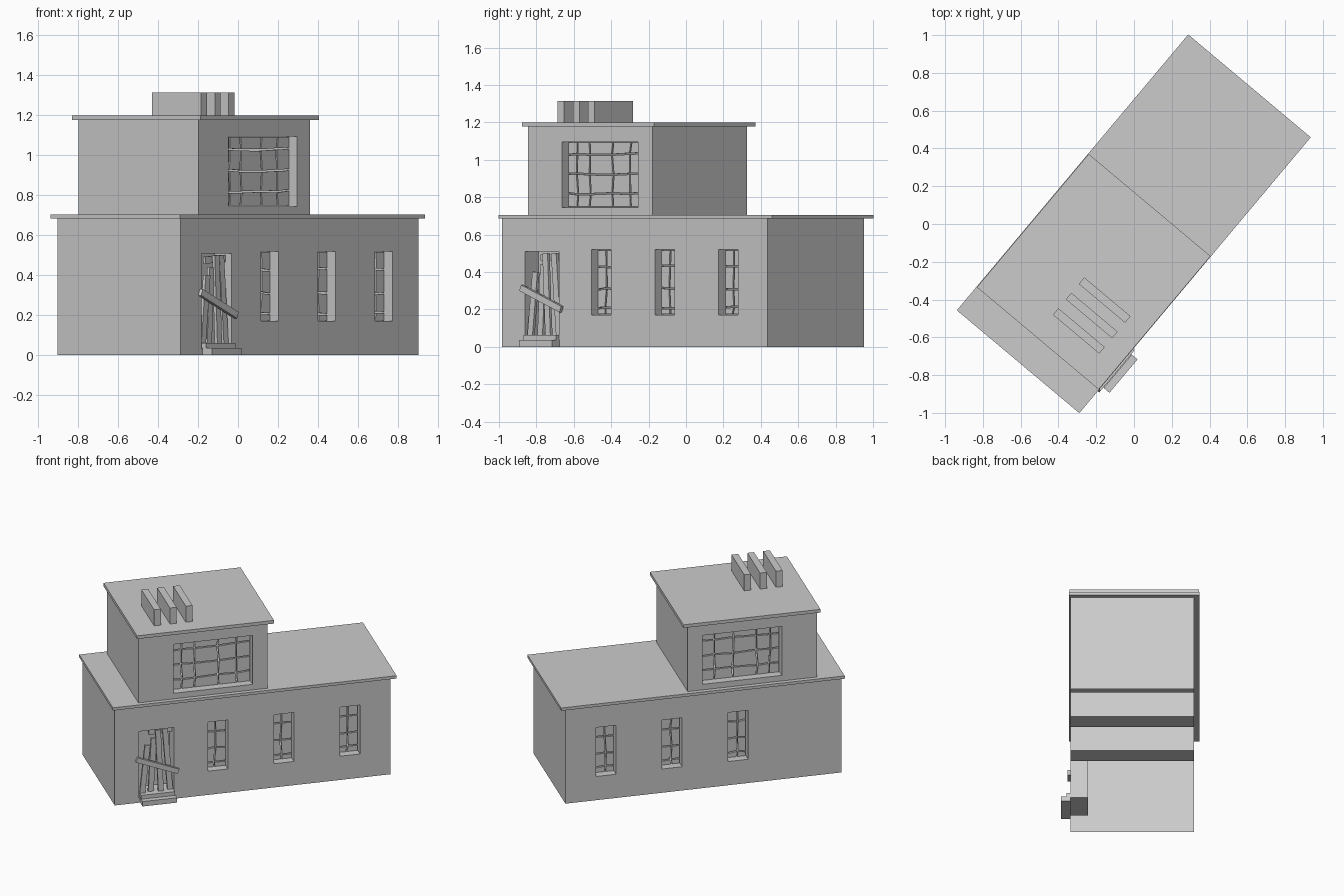
import bpy, bmesh, math, random
from mathutils import Vector

random.seed(4)
default_cube = bpy.data.objects.get("Cube")
if default_cube:
    bpy.data.objects.remove(default_cube, do_unlink=True)

TURN = math.radians(50)      # the whole building stands turned on the plot
grey = bpy.data.materials.new("plain_grey")
grey.use_nodes = True
grey.diffuse_color = (0.6, 0.6, 0.6, 1)
grey.node_tree.nodes["Principled BSDF"].inputs["Base Color"].default_value = (0.6, 0.6, 0.6, 1)


def prisms(name, outlines, y0, y1):
    """Extrude xz outlines from y0 to y1 as one object."""
    bm = bmesh.new()
    for pts in outlines:
        near = [bm.verts.new((x, y0, z)) for x, z in pts]
        far = [bm.verts.new((x, y1, z)) for x, z in pts]
        bm.faces.new(near)
        bm.faces.new(far[::-1])
        n = len(pts)
        for i in range(n):
            j = (i + 1) % n
            bm.faces.new((near[i], far[i], far[j], near[j]))
    bmesh.ops.recalc_face_normals(bm, faces=bm.faces)
    mesh = bpy.data.meshes.new(name)
    bm.to_mesh(mesh)
    bm.free()
    mesh.materials.append(grey)
    obj = bpy.data.objects.new(name, mesh)
    obj.rotation_euler.z = TURN
    bpy.context.collection.objects.link(obj)
    return obj


def rect(x0, x1, z0, z1):
    return [(x0, z0), (x1, z0), (x1, z1), (x0, z1)]


def box(name, x0, x1, y0, y1, z0, z1):
    return prisms(name, [rect(x0, x1, z0, z1)], y0, y1)


def plank(name, start, end, width, y0, y1):
    a, b = Vector(start), Vector(end)
    side = (b - a).normalized().orthogonal() * width / 2
    return prisms(name, [[a - side, a + side, b + side, b - side]], y0, y1)


def cut(obj, cutters):
    """Subtract the cutters and bake the result into the mesh."""
    for c in cutters:
        c.hide_render = True
        mod = obj.modifiers.new("opening", "BOOLEAN")
        mod.object = c
        mod.operation = "DIFFERENCE"
        mod.solver = "EXACT"
    bpy.context.view_layer.update()
    deps = bpy.context.evaluated_depsgraph_get()
    baked = bpy.data.meshes.new_from_object(obj.evaluated_get(deps))
    obj.modifiers.clear()
    obj.data = baked
    for c in cutters:
        bpy.data.objects.remove(c, do_unlink=True)


def cracked_pane(name, xs, zs, y0, y1, gap=0.004, wobble=0.006):
    """Broken glass: an uneven grid of pieces with thin gaps."""
    def shake(i, last):
        return 0 if i in (0, last) else random.uniform(-wobble, wobble)
    grid = [[Vector((x + shake(i, len(xs) - 1), z + shake(k, len(zs) - 1)))
             for k, z in enumerate(zs)] for i, x in enumerate(xs)]
    pieces = []
    for i in range(len(xs) - 1):
        for k in range(len(zs) - 1):
            corners = [grid[i][k], grid[i + 1][k], grid[i + 1][k + 1], grid[i][k + 1]]
            mid = sum(corners, Vector((0, 0))) / 4
            pieces.append([p + Vector((math.copysign(gap, mid.x - p.x),
                                       math.copysign(gap, mid.y - p.y))) for p in corners])
    return prisms(name, pieces, y0, y1)


# Lower storey: hollow below, windows run through from front to back
FRONT, BACK = -0.413, 0.391
WIN_W, WIN_Z = 0.135, (0.17, 0.52)
win_x = [-0.313 + 0.444 * i for i in range(3)]
lower = box("lower_walls", -0.939, 0.915, FRONT, BACK, 0, 0.685)
openings = [box("window_cutter", x, x + WIN_W, -0.6, 0.6, *WIN_Z) for x in win_x]
openings.append(box("door_cutter", -0.777, -0.541, -0.6, -0.30, 0.03, 0.51))
cut(lower, openings)
bm = bmesh.new()
bm.from_mesh(lower.data)
floor = [f for f in bm.faces if all(v.co.z < 0.001 for v in f.verts)]
bmesh.ops.delete(bm, geom=floor, context="FACES")
bm.to_mesh(lower.data)
bm.free()
box("lower_roof", -0.953, 0.953, -0.422, 0.425, 0.685, 0.705)

# Upper storey
UP_FRONT, UP_BACK = -0.391, 0.394
UP_X, UP_Z = (-0.538, -0.006), (0.745, 1.095)
upper = box("upper_walls", -0.774, 0.094, UP_FRONT, UP_BACK, 0.705, 1.177)
cut(upper, [box("window_cutter", *UP_X, -0.6, 0.6, *UP_Z)])
box("upper_roof", -0.791, 0.130, -0.42, 0.422, 1.177, 1.2)

# Roof fins
for i in range(3):
    x = -0.644 + 0.1065 * i
    box(f"roof_fin_{i + 1}", x, x + 0.045, -0.30, 0.02, 1.2, 1.315)

# Cracked panes set back from both long faces
DEEP, THICK = 0.05, 0.015
for side, sign, wall, up_wall in (("front", 1, FRONT, UP_FRONT), ("back", -1, BACK, UP_BACK)):
    for i, x in enumerate(win_x):
        y = wall + sign * DEEP
        cracked_pane(f"{side}_pane_{i + 1}", [x, x + 0.06, x + WIN_W],
                     [0.17, 0.21, 0.31, 0.43, 0.52], y, y + sign * THICK)
    y = up_wall + sign * DEEP
    cracked_pane(f"{side}_upper_pane", [UP_X[0], -0.47, -0.385, -0.225, -0.1, UP_X[1]],
                 [UP_Z[0], 0.82, 0.925, 1.03, UP_Z[1]], y, y + sign * THICK)

# Doorstep
box("lower_step", -0.768, -0.537, -0.475, FRONT, 0, 0.035)
box("upper_step", -0.768, -0.541, -0.437, -0.30, 0.035, 0.062)

# Boards nailed over the doorway
boards = [((-0.75, 0.06), (-0.715, 0.40)), ((-0.69, 0.06), (-0.67, 0.44)),
          ((-0.625, 0.06), (-0.645, 0.50)), ((-0.56, 0.06), (-0.595, 0.50))]
for i, (start, end) in enumerate(boards):
    y = -0.405 + 0.012 * (i % 2)
    plank(f"door_board_{i + 1}", start, end, 0.036, y, y + 0.018)
plank("door_header_board", (-0.70, 0.475), (-0.545, 0.485), 0.035, -0.375, -0.36)
plank("door_cross_board", (-0.795, 0.315), (-0.515, 0.20), 0.034, -0.432, -0.41)
